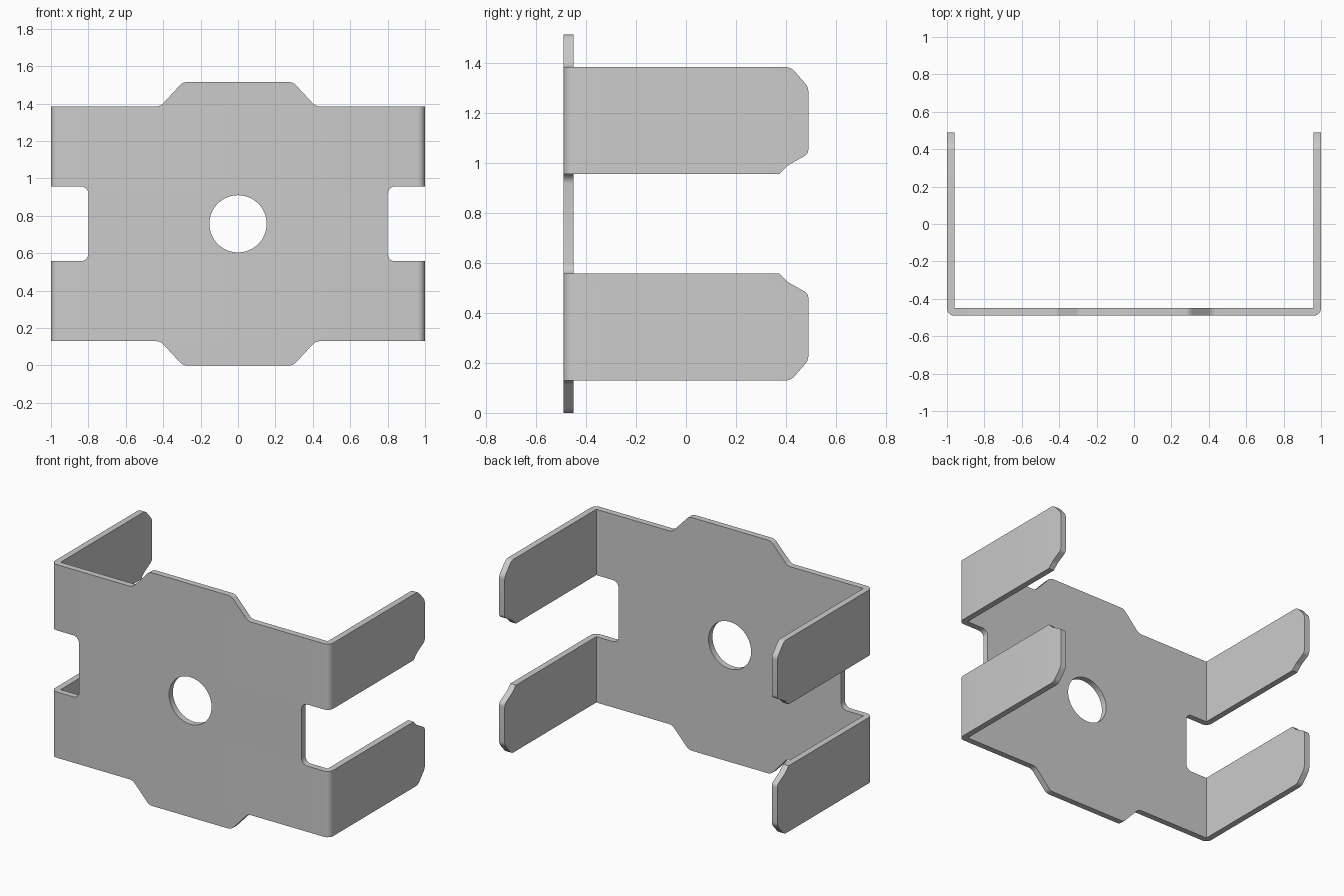
import bpy, bmesh, math
from mathutils import Vector

if "Cube" in bpy.data.objects:
    bpy.data.objects.remove(bpy.data.objects["Cube"])

T = 0.04                    # sheet thickness
XB = 0.96                   # inside face of the arms
YB = -0.45                  # inside face of the plate
H = 0.7575                  # mid height
BEND = math.pi / 2 * T      # flat length of each bend
STEPS = 6


def arm(y):
    """Flat-pattern position of a point at depth y on a folded arm."""
    return XB + BEND + y - YB


def fillet(pts, seg=5):
    """Round each corner (x, y, radius) of a closed outline."""
    out = []
    for i, (x, y, r) in enumerate(pts):
        p = Vector((x, y))
        a = (Vector(pts[i - 1][:2]) - p).normalized()
        b = (Vector(pts[(i + 1) % len(pts)][:2]) - p).normalized()
        if r == 0:
            out.append(p)
            continue
        half = a.angle(b) / 2
        c = p + (a + b).normalized() * (r / math.sin(half))
        d = r / math.tan(half)
        v0, v1 = p + a * d - c, p + b * d - c
        for k in range(seg + 1):
            v = v0.lerp(v1, k / seg).normalized() * r
            out.append(c + v)
    return out


# Flat pattern: one quarter outline, mirrored to all four corners
quarter = [(0.295, 0.7575, 0.05), (0.415, 0.6275, 0.05),
           (arm(0.42), 0.6275, 0.05), (arm(0.49), 0.5475, 0.05),
           (arm(0.49), 0.28, 0.03), (arm(0.41), 0.235, 0.03),
           (arm(0.375), 0.2, 0), (0.80, 0.2, 0.04)]
right = quarter + [(x, -y, r) for x, y, r in reversed(quarter)]
outline = fillet(right + [(-x, y, r) for x, y, r in reversed(right)])
hole = [Vector((0.153 * math.cos(a), 0.153 * math.sin(a)))
        for a in (2 * math.pi * i / 64 for i in range(64))]

curve = bpy.data.curves.new("flat_pattern", 'CURVE')
curve.dimensions = '2D'
curve.fill_mode = 'BOTH'
curve.extrude = T / 2
for loop in (outline, hole):
    s = curve.splines.new('POLY')
    s.points.add(len(loop) - 1)
    for pt, v in zip(s.points, loop):
        pt.co = (v.x, v.y, 0, 1)
    s.use_cyclic_u = True
flat = bpy.data.objects.new("flat_pattern", curve)
bpy.context.collection.objects.link(flat)
bpy.context.view_layer.update()
mesh = bpy.data.meshes.new_from_object(flat)
bpy.data.objects.remove(flat)

# Fold the sheet: cut along the bend lines, then wrap the arms backwards
bm = bmesh.new()
bm.from_mesh(mesh)
bmesh.ops.remove_doubles(bm, verts=bm.verts, dist=1e-4)
for side in (-1, 1):
    for i in range(STEPS + 1):
        bmesh.ops.bisect_plane(bm, geom=bm.verts[:] + bm.edges[:] + bm.faces[:], dist=1e-5,
                               plane_co=(side * (XB + BEND * i / STEPS), 0, 0),
                               plane_no=(1, 0, 0))
for v in bm.verts:
    u, s = abs(v.co.x), math.copysign(1, v.co.x)
    d = T if v.co.z > 0 else 0
    a = min(max((u - XB) / BEND, 0), 1) * math.pi / 2
    v.co = (s * (min(u, XB) + d * math.sin(a)),
            YB - d * math.cos(a) + max(0, u - XB - BEND),
            H + v.co.y)
bmesh.ops.remove_doubles(bm, verts=bm.verts, dist=1e-4)
bmesh.ops.recalc_face_normals(bm, faces=bm.faces)
bm.to_mesh(mesh)
bm.free()

# Folded bracket
bracket = bpy.data.objects.new("folded_bracket", mesh)
mesh.name = "folded_bracket"
bpy.context.collection.objects.link(bracket)
bpy.context.view_layer.objects.active = bracket
bracket.select_set(True)
bpy.ops.object.shade_smooth_by_angle(angle=math.radians(30))
